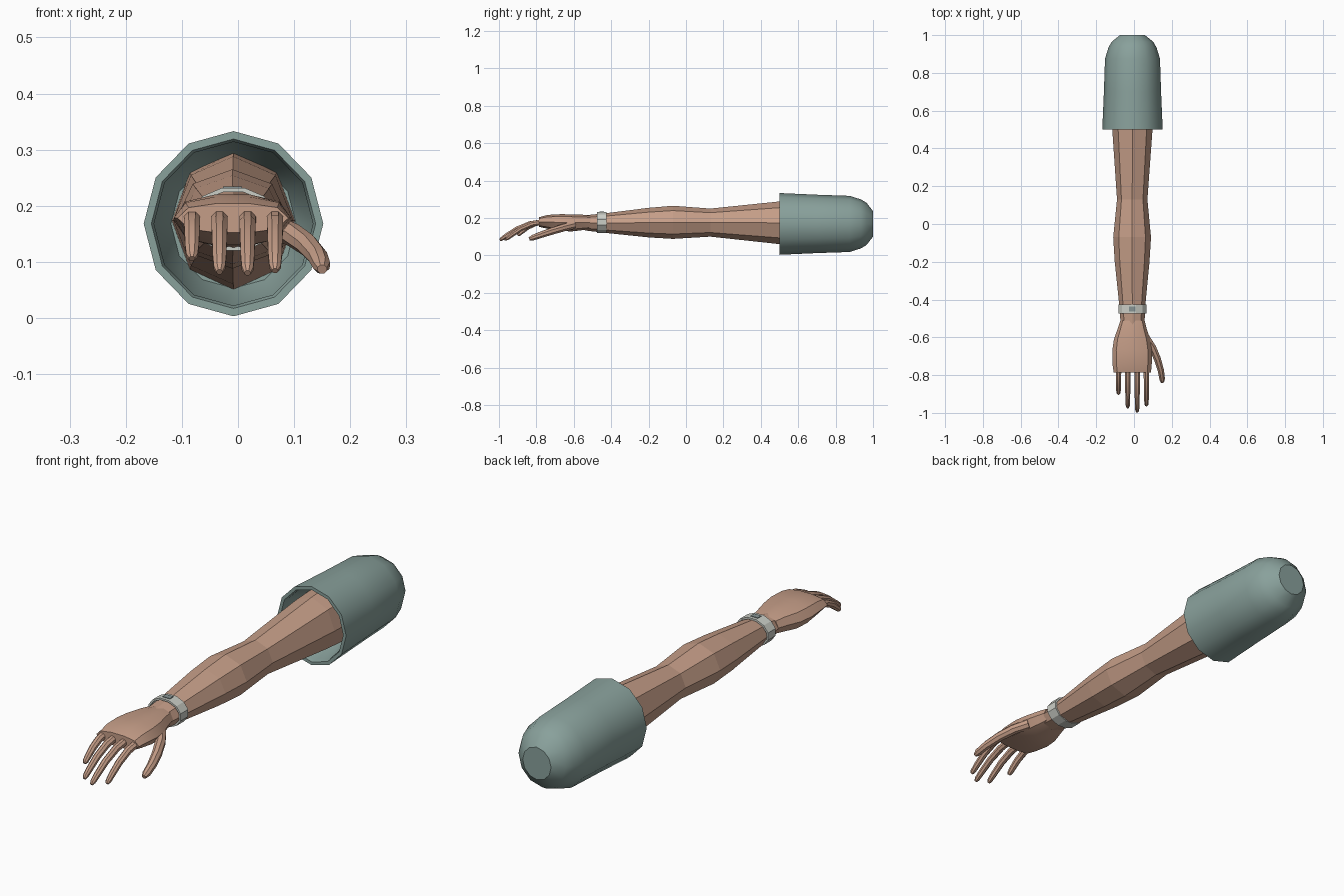
import bpy, bmesh, math
from mathutils import Vector

if "Cube" in bpy.data.objects:
    bpy.data.objects.remove(bpy.data.objects["Cube"])


def material(name, rgb):
    m = bpy.data.materials.new(name)
    m.diffuse_color = (*rgb, 1)
    m.use_nodes = True
    m.node_tree.nodes["Principled BSDF"].inputs["Base Color"].default_value = m.diffuse_color
    return m


SKIN = material("skin", (0.56, 0.34, 0.245))
CLOTH = material("sleeve_teal", (0.25, 0.355, 0.33))
BAND = material("band_grey", (0.60, 0.62, 0.57))
SCREEN = material("screen_grey", (0.24, 0.29, 0.29))


def loft(name, rings, mat, closed=False, smooth=None):
    """Skin a list of point rings; cap both ends or join last to first."""
    bm = bmesh.new()
    vr = [[bm.verts.new(p) for p in r] for r in rings]
    n = len(rings[0])
    pairs = list(zip(vr, vr[1:])) + ([(vr[-1], vr[0])] if closed else [])
    for a, b in pairs:
        for i in range(n):
            j = (i + 1) % n
            bm.faces.new((a[i], a[j], b[j], b[i]))
    if not closed:
        bm.faces.new(vr[0])
        bm.faces.new(vr[-1])
    bmesh.ops.recalc_face_normals(bm, faces=bm.faces)
    me = bpy.data.meshes.new(name)
    bm.to_mesh(me)
    bm.free()
    ob = bpy.data.objects.new(name, me)
    bpy.context.collection.objects.link(ob)
    me.materials.append(mat)
    if smooth:
        bpy.ops.object.select_all(action='DESELECT')
        ob.select_set(True)
        bpy.context.view_layer.objects.active = ob
        bpy.ops.object.shade_smooth_by_angle(angle=math.radians(smooth))
    return ob


def circle(n, start=90):
    return [(math.cos(math.radians(start + 360 * i / n)),
             math.sin(math.radians(start + 360 * i / n))) for i in range(n)]


def section(shape, y, x0, x1, z0, z1):
    """Place a unit outline across the arm at depth y inside given limits."""
    return [((x0 + x1) / 2 + u * (x1 - x0) / 2, y,
             (z0 + z1) / 2 + v * (z1 - z0) / 2) for u, v in shape]


def tube(name, path, radii, sides=8):
    """Tapered finger following a path, flattened at the tip."""
    pts = [Vector(p) for p in path]
    rings = []
    for i, p in enumerate(pts):
        d = (pts[min(i + 1, len(pts) - 1)] - pts[max(i - 1, 0)]).normalized()
        u = d.cross(Vector((0, 0, 1))).normalized()
        v = u.cross(d)
        rings.append([p + (u * a + v * b) * radii[i]
                      for a, b in circle(sides, 180 / sides)])
    return loft(name, rings, SKIN, smooth=25)


# Sleeve: rounded outer shell, thick rim and inner lining
cx, cz = -0.008, 0.168
profile = [(1.0, 0.068), (0.965, 0.113), (0.935, 0.131), (0.875, 0.150),
           (0.7, 0.156), (0.5, 0.165), (0.5, 0.151), (0.515, 0.146),
           (0.53, 0.146), (0.62, 0.115)]
loft("sleeve", [section(circle(12), y, cx - r * 0.97, cx + r * 0.97, cz - r, cz + r)
                for y, r in profile], CLOTH, smooth=31)

# Arm: eight-sided, swelling at forearm and shoulder
arm = [(0.63, -0.118, 0.102, 0.05, 0.296), (0.5, -0.115, 0.098, 0.06, 0.288),
       (0.13, -0.09, 0.071, 0.10, 0.25), (-0.07, -0.11, 0.09, 0.088, 0.265),
       (-0.20, -0.102, 0.082, 0.096, 0.254), (-0.43, -0.078, 0.06, 0.12, 0.225),
       (-0.54, -0.07, 0.055, 0.133, 0.214)]
loft("arm", [section(circle(8), *s) for s in arm], SKIN)

# Hand: flattened palm widening toward the knuckles
palm = [(-1, 0), (-.8, .72), (-.3, 1), (.3, 1), (.8, .72),
        (1, 0), (.78, -.75), (.3, -1), (-.3, -1), (-.78, -.75)]
hand = [(-0.51, -0.072, 0.056, 0.14, 0.212), (-0.55, -0.085, 0.066, 0.135, 0.217),
        (-0.61, -0.106, 0.085, 0.128, 0.219), (-0.67, -0.115, 0.095, 0.13, 0.22),
        (-0.74, -0.114, 0.094, 0.142, 0.216), (-0.785, -0.108, 0.09, 0.152, 0.204)]
loft("hand", [section(palm, *s) for s in hand], SKIN, smooth=35)

# Fingers: name, root x, tip y, tip z
for label, x, ty, tz in [("little", -0.082, -0.90, 0.106), ("ring", -0.033, -0.972, 0.082),
                         ("middle", 0.017, -0.995, 0.08), ("index", 0.066, -0.962, 0.084)]:
    y0, z0 = -0.765, 0.178
    path = [(x, y0 + (ty - y0) * t, z0 + (tz - z0) * s)
            for t, s in [(0, 0), (0.3, 0.10), (0.6, 0.38), (0.85, 0.74), (0.96, 0.92), (1, 1)]]
    tube(label + "_finger", path, [0.016, 0.0155, 0.0145, 0.013, 0.011, 0.006])

# Thumb: splayed outward and down
tube("thumb", [(0.062, -0.60, 0.162), (0.098, -0.655, 0.148), (0.124, -0.715, 0.130),
               (0.142, -0.775, 0.110), (0.149, -0.82, 0.094), (0.150, -0.838, 0.087)],
     [0.022, 0.021, 0.02, 0.018, 0.016, 0.009])

# Wristband: thin closed hoop around the wrist
hoop = [(-0.425, 0), (-0.475, 0), (-0.475, 0.008), (-0.425, 0.008)]
loft("wristband", [section(circle(12, 75), y, -0.086 + g, 0.069 - g, 0.118 + g, 0.234 - g)
                   for y, g in hoop], BAND, closed=True)

# Small display plate on top of the band
flat = [(-1, -1), (1, -1), (1, 1), (-1, 1)]
loft("band_display", [section(flat, y, -0.027, 0.007, 0.228, 0.2345)
                      for y in (-0.462, -0.438)], SCREEN)
